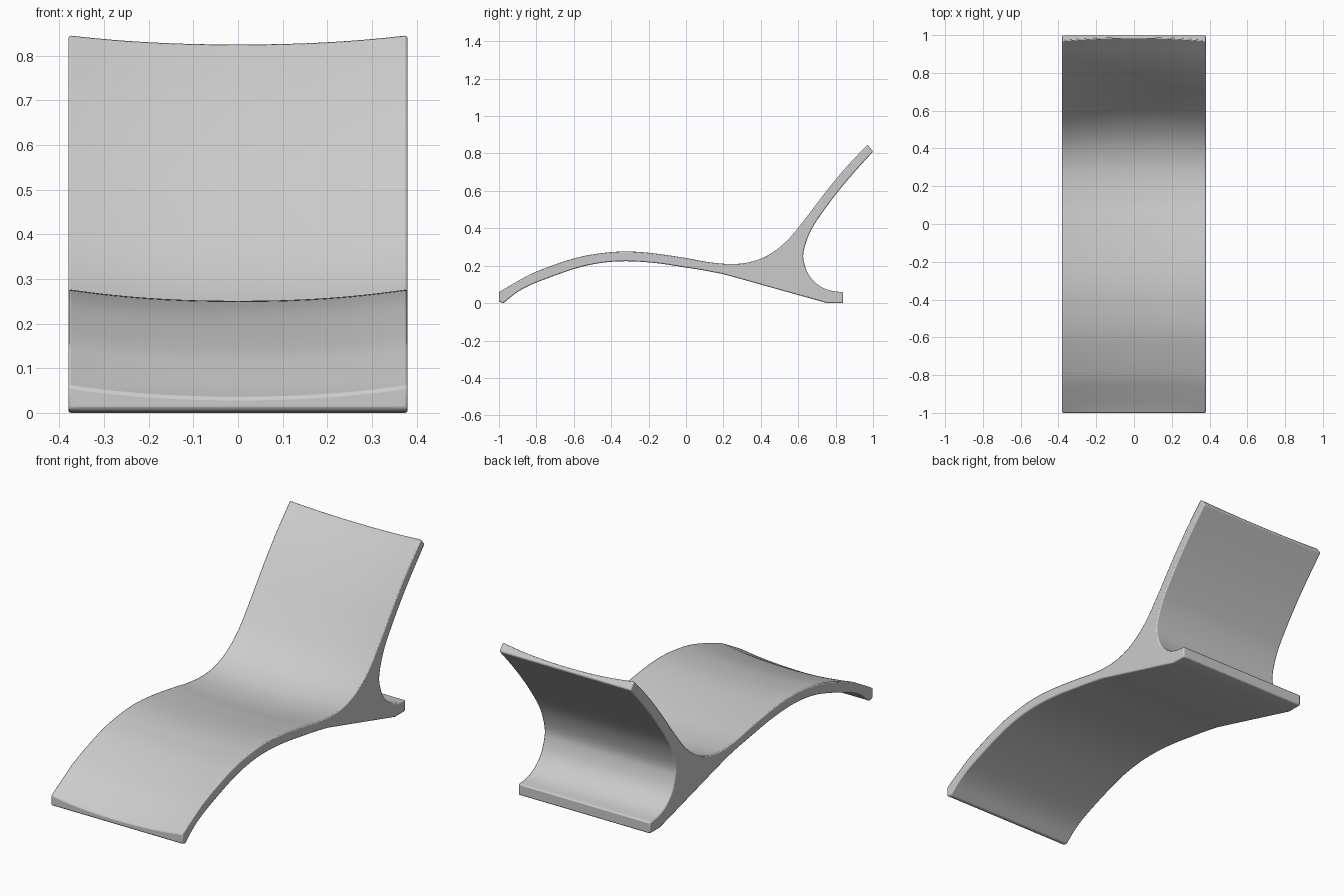
import bpy
import bmesh
from mathutils import Vector

if "Cube" in bpy.data.objects:
    bpy.data.objects.remove(bpy.data.objects["Cube"], do_unlink=True)

HALF_WIDTH = 0.38
DISH = 0.026
COLUMNS = 24

# Side profile as (y, z): lying surface, rear cove, underside
LYING = [(-1, .06), (-.9, .118), (-.8, .17), (-.6, .24), (-.45, .268), (-.32, .277),
         (-.18, .268), (0, .242), (.12, .22), (.24, .21), (.34, .22), (.44, .258),
         (.54, .335), (.64, .455), (.75, .6), (.86, .732), (.97, .848)]
COVE = [(1, .81), (.9, .7), (.8, .58), (.7, .442), (.655, .36), (.628, .27),
        (.633, .21), (.66, .145), (.71, .095), (.77, .068), (.84, .058)]
FOOT = [(.84, 0), (.755, 0)]
UNDERSIDE = [(.2, .155), (.1, .174), (0, .19), (-.16, .214), (-.32, .224), (-.46, .214),
             (-.6, .182), (-.8, .11), (-.9, .06), (-.975, 0)]


def smooth(points, steps=4):
    """Catmull-Rom curve through the points."""
    p = [Vector(q) for q in points]
    p = [2 * p[0] - p[1]] + p + [2 * p[-1] - p[-2]]
    out = []
    for a, b, c, d in zip(p, p[1:], p[2:], p[3:]):
        for i in range(steps):
            t = i / steps
            out.append(0.5 * (2 * b + (c - a) * t + (2 * a - 5 * b + 4 * c - d) * t ** 2
                              + (3 * b - a - 3 * c + d) * t ** 3))
    return out + [p[-2]]


top = smooth(LYING)
rest = smooth(COVE) + [Vector(q) for q in FOOT] + smooth(UNDERSIDE) + [Vector((-1, .008))]

# Inward direction of the lying surface; at the ends it follows the end caps
inward = []
for i in range(len(top)):
    along = (top[min(i + 1, len(top) - 1)] - top[max(i - 1, 0)]).normalized()
    inward.append(Vector((along.y, -along.x)))
inward[0] = (rest[-1] - top[0]).normalized()
inward[-1] = (rest[0] - top[-1]).normalized()

# Loft the profile across the width, dishing the lying surface
bm = bmesh.new()
rings = []
for c in range(COLUMNS + 1):
    u = 2 * c / COLUMNS - 1
    sink = DISH * (1 - abs(u) ** 2.2)
    section = [p + n * sink for p, n in zip(top, inward)] + rest
    rings.append([bm.verts.new((u * HALF_WIDTH, p.x, p.y)) for p in section])
for a, b in zip(rings, rings[1:]):
    for i in range(len(a)):
        j = (i + 1) % len(a)
        bm.faces.new((a[i], a[j], b[j], b[i]))
bm.faces.new(rings[0])
bm.faces.new(rings[-1])
bmesh.ops.recalc_face_normals(bm, faces=bm.faces)

mesh = bpy.data.meshes.new("lounger_body")
bm.to_mesh(mesh)
bm.free()
body = bpy.data.objects.new("lounger_body", mesh)
bpy.context.collection.objects.link(body)

# Plain grey finish
grey = bpy.data.materials.new("light_grey")
grey.use_nodes = True
colour = (0.6, 0.6, 0.6, 1)
grey.diffuse_color = colour
grey.node_tree.nodes["Principled BSDF"].inputs["Base Color"].default_value = colour
mesh.materials.append(grey)

# Softened rims
bevel = body.modifiers.new("rim", "BEVEL")
bevel.width = 0.006
bevel.segments = 2
bevel.limit_method = "ANGLE"
bevel.angle_limit = 0.6

bpy.context.view_layer.objects.active = body
body.select_set(True)
bpy.ops.object.shade_smooth_by_angle(angle=0.6)
